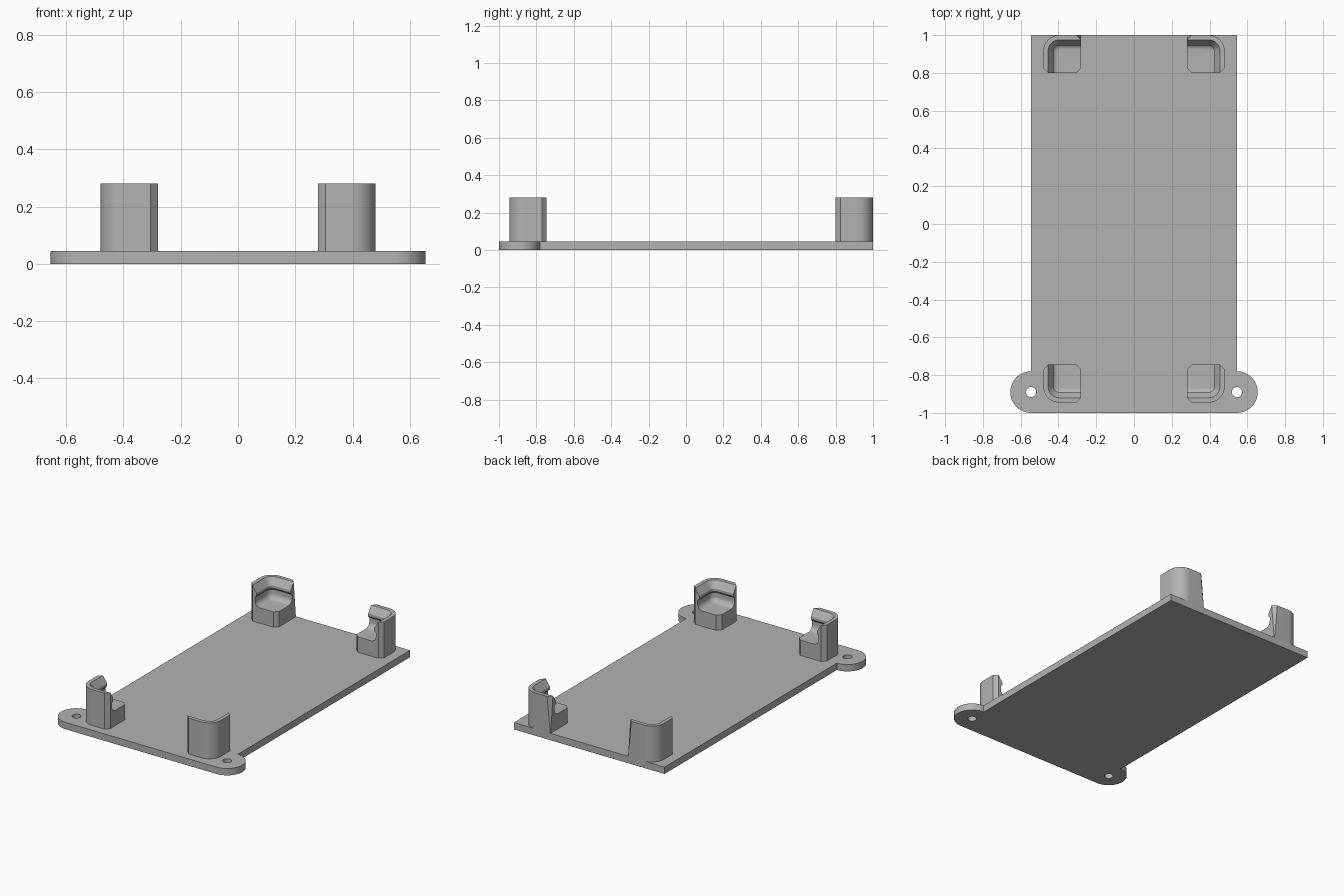
import bpy, bmesh, math

if "Cube" in bpy.data.objects:
    bpy.data.objects.remove(bpy.data.objects["Cube"])

grey = bpy.data.materials.new("plain grey")
grey.diffuse_color = (0.45, 0.45, 0.45, 1)
grey.use_nodes = True
grey.node_tree.nodes["Principled BSDF"].inputs["Base Color"].default_value = grey.diffuse_color


def arc(cx, cy, r, a0, a1, n=16):
    return [(cx + r * math.cos(math.radians(a0 + (a1 - a0) * i / n)),
             cy + r * math.sin(math.radians(a0 + (a1 - a0) * i / n))) for i in range(n + 1)]


def loft(name, rings):
    """Closed solid through stacked (z, outline) rings."""
    bm = bmesh.new()
    loops = [[bm.verts.new((x, y, z)) for x, y in pts] for z, pts in rings]
    n = len(loops[0])
    for a, b in zip(loops, loops[1:]):
        for i in range(n):
            j = (i + 1) % n
            bm.faces.new((a[i], a[j], b[j], b[i]))
    bm.faces.new(loops[0][::-1])
    bm.faces.new(loops[-1])
    bmesh.ops.recalc_face_normals(bm, faces=bm.faces)
    me = bpy.data.meshes.new(name)
    bm.to_mesh(me)
    bm.free()
    ob = bpy.data.objects.new(name, me)
    me.materials.append(grey)
    bpy.context.collection.objects.link(ob)
    return ob


def cut(ob, cutter):
    cutter.hide_render = True
    cutter.hide_set(True)
    mod = ob.modifiers.new("cut", 'BOOLEAN')
    mod.operation = 'DIFFERENCE'
    mod.solver = 'EXACT'
    mod.object = cutter


def apply_and_smooth(ob):
    bpy.ops.object.select_all(action='DESELECT')
    ob.select_set(True)
    bpy.context.view_layer.objects.active = ob
    for mod in list(ob.modifiers):
        cutter = mod.object
        bpy.ops.object.modifier_apply(modifier=mod.name)
        bpy.data.objects.remove(cutter)
    bpy.ops.object.shade_smooth_by_angle(angle=math.radians(25))


# Base plate with two round mounting ears
T = 0.045
outline = (arc(0.545, -0.89, 0.11, -90, 90, 32) + [(0.545, 1), (-0.545, 1)]
           + arc(-0.545, -0.89, 0.11, 90, 270, 32))
plate = loft("base_plate", [(0, outline), (T, outline)])
for s in (-1, 1):
    hole = arc(s * 0.545, -0.89, 0.027, 0, 345, 23)
    cut(plate, loft("screw_hole_cutter", [(-0.1, hole), (0.2, hole)]))
apply_and_smooth(plate)

# Corner clips: u and v run inward from the rounded outer corner
S, R, C = 0.2, 0.085, 0.025


def clip_outline(c):
    return (arc(R, R, R, 180, 270) + [(S - c, 0), (S, c), (S, S - C), (S - C, S), (C, S), (0, S - C)])


def pocket_outline(d):
    r = max(R - d, 0.012)
    return arc(d + r, d + r, r, 180, 270) + [(0.3, d), (0.3, 0.3), (d, 0.3)]


# Pocket profile (z, inset): filleted floor, wall, snap lip, lead-in slope
pocket = [(0.145 + 0.035 * (1 - math.cos(t)), 0.043 + 0.035 * (1 - math.sin(t)))
          for t in (math.pi / 2 * i / 8 for i in range(9))]
FLOOR = 0.145
pocket = [(FLOOR + 0.035 * (1 - math.cos(math.pi / 2 * i / 8)),
           0.043 + 0.035 * (1 - math.sin(math.pi / 2 * i / 8))) for i in range(9)]
pocket += [(0.205, 0.043), (0.218, 0.055), (0.235, 0.055), (0.28, 0.025), (0.30, 0.0117)]

for end, y0, sy, c_low in (("front", -0.945, 1, C), ("back", 1.0, -1, 0.002)):
    for side, sx in (("left", -1), ("right", 1)):
        def place(pts):
            return [(sx * (0.48 - u), y0 + sy * v) for u, v in pts]
        clip = loft(f"{end}_{side}_corner_clip",
                    [(T, place(clip_outline(c_low))), (0.28, place(clip_outline(C)))])
        cut(clip, loft("pocket_cutter", [(z, place(pocket_outline(d))) for z, d in pocket]))
        apply_and_smooth(clip)
